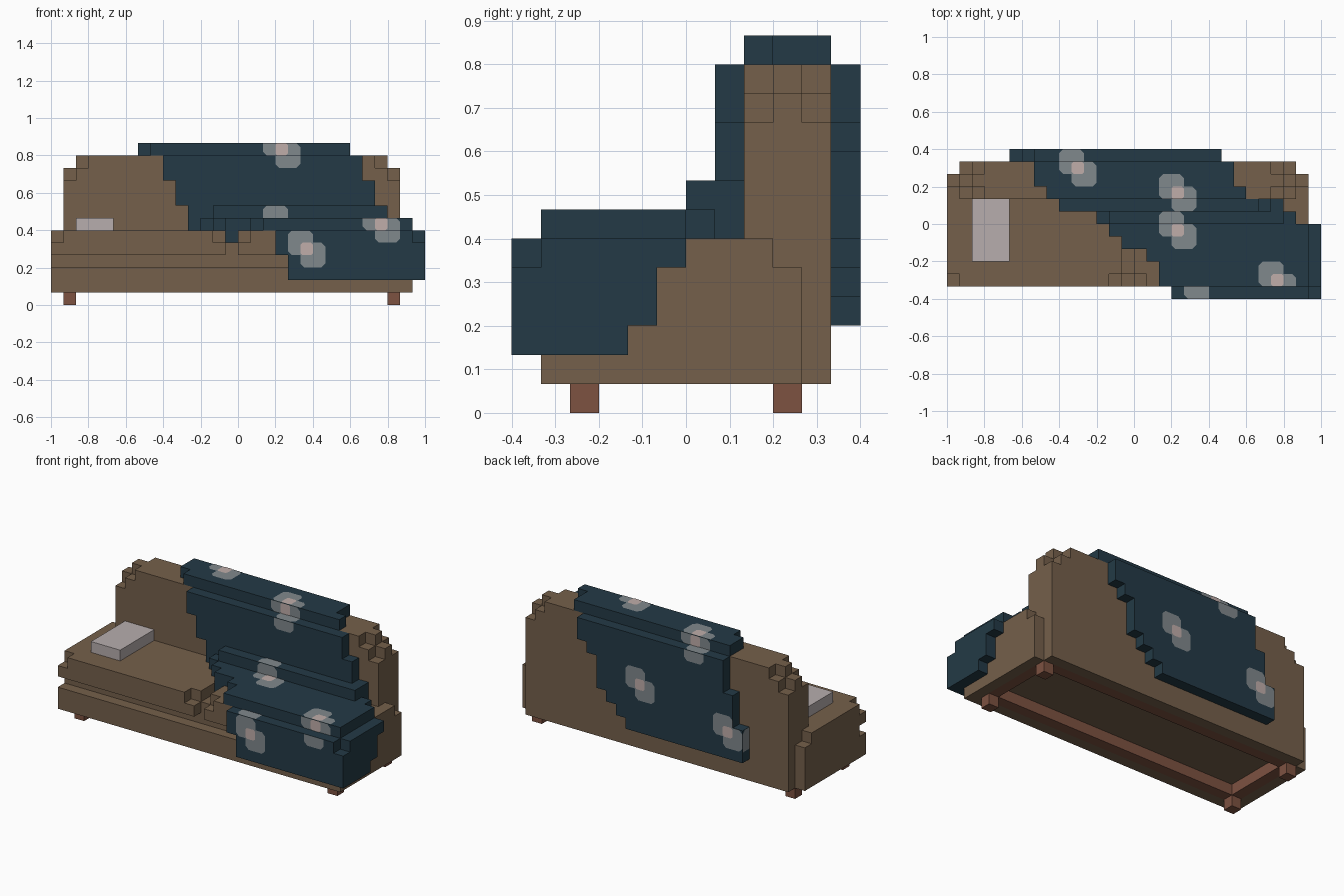
import bpy, bmesh
from itertools import product
from math import radians
from mathutils import Vector

U = 1 / 15  # edge of one building block

if "Cube" in bpy.data.objects:
    bpy.data.objects.remove(bpy.data.objects["Cube"], do_unlink=True)


def material(name, rgb):
    m = bpy.data.materials.new(name)
    m.use_nodes = True
    m.diffuse_color = (*rgb, 1)
    bsdf = m.node_tree.nodes["Principled BSDF"]
    bsdf.inputs["Base Color"].default_value = (*rgb, 1)
    bsdf.inputs["Roughness"].default_value = 0.9
    return m


BROWN = material("brown_fabric", (0.178, 0.117, 0.070))
NAVY = material("navy_blanket", (0.017, 0.042, 0.061))
WOOD = material("red_wood", (0.205, 0.084, 0.053))
PALE = material("pale_pillow", (0.474, 0.423, 0.423))
PETAL = material("grey_petal", (0.216, 0.246, 0.262))
HEART = material("pink_flower_heart", (0.527, 0.423, 0.402))


def finish(bm, name, *mats):
    mesh = bpy.data.meshes.new(name)
    bm.to_mesh(mesh)
    bm.free()
    for m in mats:
        mesh.materials.append(m)
    bpy.context.collection.objects.link(bpy.data.objects.new(name, mesh))


def blocks(name, mat, boxes):
    """One clean shell around boxes given as x0, x1, y0, y1, z0, z1 in blocks."""
    cells = set()
    for x0, x1, y0, y1, z0, z1 in boxes:
        cells.update(product(range(x0, x1), range(y0, y1), range(z0, z1)))
    bm = bmesh.new()
    for c in sorted(cells):
        for a, s in product(range(3), (0, 1)):
            n = list(c)
            n[a] += 2 * s - 1
            if tuple(n) in cells:
                continue
            ring = []
            for p, q in ((0, 0), (1, 0), (1, 1), (0, 1)):
                co = Vector(c)
                co[a] += s
                co[(a + 1) % 3] += p
                co[(a + 2) % 3] += q
                ring.append(bm.verts.new(co * U))
            bm.faces.new(ring if s else ring[::-1])
    bmesh.ops.remove_doubles(bm, verts=bm.verts[:], dist=U / 100)
    bmesh.ops.dissolve_limit(bm, angle_limit=radians(1), verts=bm.verts[:], edges=bm.edges[:])
    finish(bm, name, mat)


# Wooden legs and the frame set into the underside
for side, x in (("right", -14), ("left", 12)):
    for end, y in (("front", -4), ("back", 3)):
        blocks(f"{end}_{side}_leg", WOOD, [(x, x + 1, y, y + 1, 0, 1)])
blocks("under_frame", WOOD, [(-14, 13, -4, -3, 1, 2), (-14, 13, 3, 4, 1, 2),
                             (-14, -13, -4, 4, 1, 2), (12, 13, -4, 4, 1, 2)])

# Base with an open underside and a groove below the cushions
blocks("base", BROWN, [(-15, 14, -5, -4, 1, 3), (-15, -14, -5, 4, 1, 3), (13, 14, -5, 4, 1, 3),
                       (-15, 14, -5, 4, 2, 3), (-15, 14, -4, 4, 3, 4)])

# Seat cushions with clipped front corners, and the filling between them
for side, a, b in (("right", -15, -1), ("left", 0, 14)):
    blocks(f"{side}_cushion", BROWN, [(a, b, -5, 4, 4, 5), (a, b, -4, 3, 5, 6),
                                      (a + 1, b - 1, -5, -4, 5, 6)])
blocks("cushion_gap_filling", BROWN, [(-1, 0, -4, 3, 4, 5), (-1, 0, 1, 3, 5, 6)])

# Backrest with stepped upper corners
back = [(-14, 13, 4, 5, 1, 10), (-14, 13, 2, 4, 4, 10)]
for y, low in ((2, 0), (3, 1), (4, 0)):
    for step in range(2):
        inset = step + 1 - low
        back.append((-14 + inset, 13 - inset, y, y + 1, 10 + step, 11 + step))
blocks("backrest", BROWN, back)

blocks("pillow", PALE, [(-13, -10, -3, 2, 6, 7)])

# Blanket draped over the backrest, seat, front and side
top = [(-8, 8, 3, 5, 12, 13), (-7, 9, 2, 3, 12, 13)]
inner = [(-6, 10, 1, 2, 10, 12), (-5, 11, 1, 2, 8, 10), (-4, 12, 1, 2, 6, 8), (-2, 12, 0, 1, 7, 8)]
seat = [(-3, 13, 0, 1, 6, 7), (-2, 14, -1, 0, 6, 7), (-1, 14, -2, -1, 6, 7),
        (1, 14, -3, -2, 6, 7), (2, 14, -5, -3, 6, 7),
        (-1, 0, -2, 1, 5, 6), (13, 14, -5, -4, 5, 6)]
front = [(3, 14, -6, -5, 4, 6), (4, 14, -6, -5, 2, 4)]
side = [(14, 15, -6, -2, 2, 3), (14, 15, -6, -1, 3, 5), (14, 15, -5, 0, 5, 6)]
rear = [(-8, 7, 5, 6, 10, 12), (-8, 6, 5, 6, 9, 10), (-9, 5, 5, 6, 6, 9),
        (-10, 4, 5, 6, 5, 6), (-10, 3, 5, 6, 4, 5), (-10, 2, 5, 6, 3, 4)]
blocks("blanket", NAVY, top + inner + seat + front + side + rear)

# Painted flowers: two overlapping rounded squares and a small heart
flowers = bmesh.new()


def patch(axis, sign, level, u, v, size, window, lift, mat):
    """Rounded square on a block face, clipped to a window u0, u1, v0, v1."""
    r, w = 0.16 * size, size
    outline = ((r, 0), (w - r, 0), (w, r), (w, w - r), (w - r, w), (r, w), (0, w - r), (0, r))
    points = []
    for p, q in outline:
        pt = (min(max(u + p, window[0]), window[1]), min(max(v + q, window[2]), window[3]))
        if pt not in points:
            points.append(pt)
    if len({p[0] for p in points}) < 2 or len({p[1] for p in points}) < 2:
        return
    verts = []
    for pt in points:
        co = list(pt)
        co.insert(axis, level + sign * lift)
        verts.append(flowers.verts.new(Vector(co) * U))
    face = flowers.faces.new(verts)
    face.material_index = mat
    face.normal_update()
    if face.normal[axis] * sign < 0:
        face.normal_flip()


def flower(axis, sign, level, u, v, window=(-20, 20, -20, 20), lean=1, heart=True):
    upper, lower = ((u - 1, v), (u, v - 1)) if lean > 0 else ((u, v), (u - 1, v - 1))
    patch(axis, sign, level, *upper, 2, window, 0.03, 0)
    patch(axis, sign, level, *lower, 2, window, 0.03, 0)
    if heart:
        patch(axis, sign, level, u, v, 1, window, 0.06, 1)


# On the front drape, folding onto its ledge
flower(1, -1, -6, 5, 4)
flower(2, 1, 6, 5, -6, (4, 6, -6, -5), heart=False)
# On the seat's front edge
flower(2, 1, 7, 11, -5, (10, 13, -5, -3))
flower(1, -1, -5, 11, 6, (10, 13, 6, 7))
flower(1, -1, -6, 11, 6, (10, 13, 5, 6))
# At the back of the seat, over the step
flower(2, 1, 7, 3, -1, (2, 5, -2, 0))
flower(2, 1, 8, 3, -1, (2, 5, 0, 1))
flower(1, -1, 0, 3, 6, (2, 5, 7, 8))
# On the front edge of the backrest
flower(2, 1, 13, 3, 2, (2, 5, 2, 4))
flower(2, 1, 12, 3, 2, (2, 5, 1, 2))
flower(1, -1, 2, 3, 12, (2, 5, 12, 13))
flower(1, -1, 1, 3, 12, (2, 5, 11, 12))
# On the rear edge of the backrest
flower(2, 1, 13, -5, 4, (-6, -3, 3, 5))
flower(2, 1, 12, -5, 4, (-6, -3, 5, 6))
flower(1, 1, 5, -5, 12, (-6, -3, 12, 13), lean=-1)
flower(1, 1, 6, -5, 12, (-6, -3, 11, 12), lean=-1)
# On the rear drape, one wrapping its edge
flower(1, 1, 6, 0, 7, lean=-1)
flower(1, 1, 6, -9, 5, lean=-1)
flower(0, -1, -10, 5, 4, (5, 6, 4, 6), heart=False)
finish(flowers, "blanket_flowers", PETAL, HEART)
